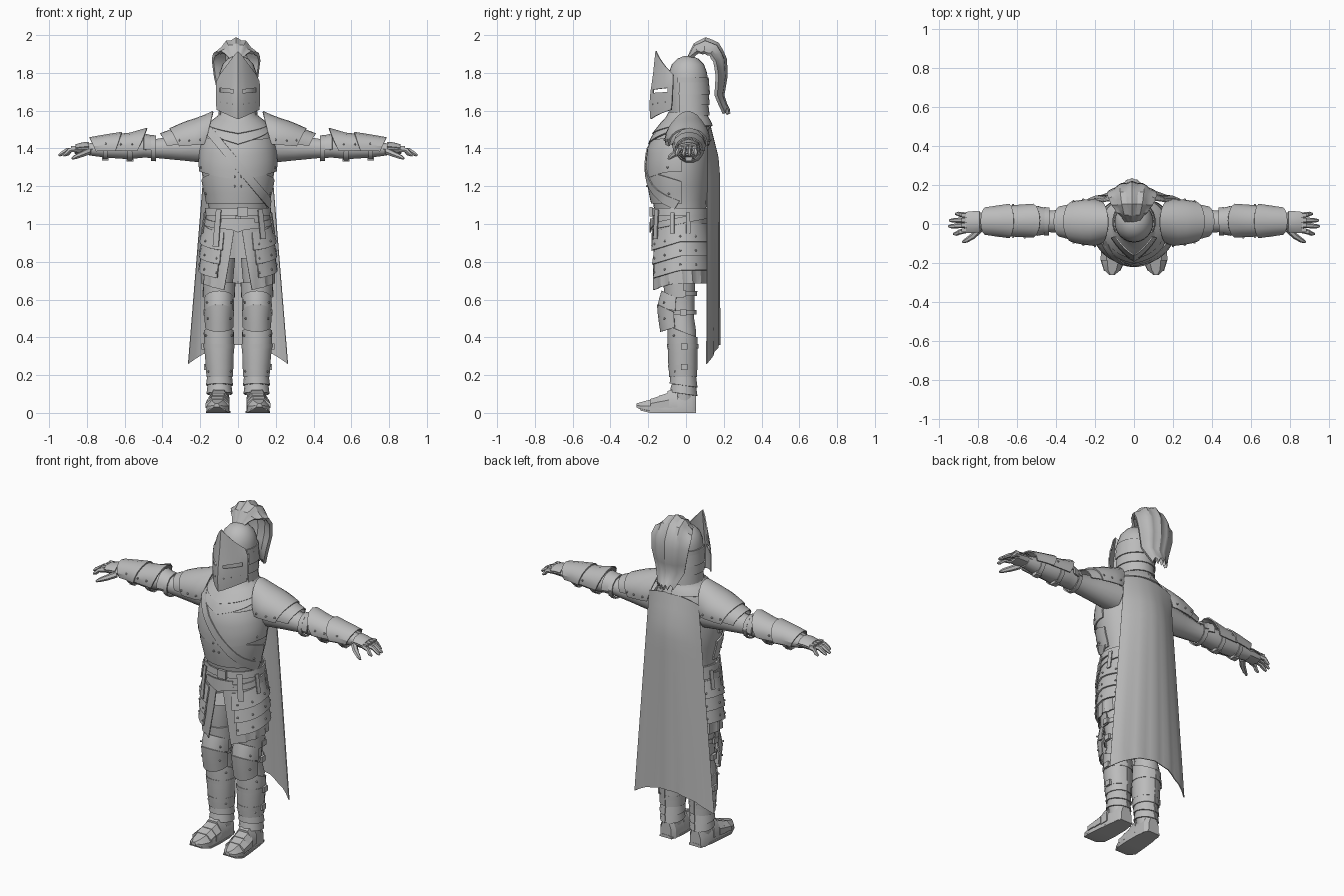
import bpy, bmesh
from math import sin, cos, pi, radians, asin, atan2
from mathutils import Vector, Matrix

if "Cube" in bpy.data.objects:
    bpy.data.objects.remove(bpy.data.objects["Cube"])

steel = bpy.data.materials.new("grey_steel")
steel.diffuse_color = (0.5, 0.5, 0.5, 1)
steel.use_nodes = True
steel.node_tree.nodes["Principled BSDF"].inputs["Base Color"].default_value = steel.diffuse_color


def finish(name, bm, mirror=False, t=0):
    me = bpy.data.meshes.new(name)
    bm.to_mesh(me)
    bm.free()
    me.materials.append(steel)
    ob = bpy.data.objects.new(name, me)
    bpy.context.collection.objects.link(ob)
    if t:
        s = ob.modifiers.new("thickness", 'SOLIDIFY')
        s.thickness, s.offset = t, 1
    if mirror:
        ob.modifiers.new("mirror", 'MIRROR').use_mirror_merge = False
    return ob


def loft(name, rings, mirror=False):
    """Closed solid through equal-sized rings."""
    bm = bmesh.new()
    vs = [[bm.verts.new(p) for p in r] for r in rings]
    n = len(vs[0])
    for a, b in zip(vs, vs[1:]):
        for i in range(n):
            bm.faces.new((a[i], a[(i + 1) % n], b[(i + 1) % n], b[i]))
    bm.faces.new(vs[0][::-1])
    bm.faces.new(vs[-1])
    bmesh.ops.recalc_face_normals(bm, faces=bm.faces)
    return finish(name, bm, mirror)


def shell(name, f, nu, nv, t=0.01, mirror=False, skip=()):
    """Thickened sheet from f(u, v); skip leaves out grid cells."""
    bm = bmesh.new()
    g = [[bm.verts.new(f(i / nu, j / nv)) for j in range(nv + 1)] for i in range(nu + 1)]
    for i in range(nu):
        for j in range(nv):
            if (i, j) not in skip:
                bm.faces.new((g[i][j], g[i + 1][j], g[i + 1][j + 1], g[i][j + 1]))
    return finish(name, bm, mirror, t)


def lerp_rows(rows, z):
    z = min(max(z, rows[0][0]), rows[-1][0])
    for p, q in zip(rows, rows[1:]):
        if z <= q[0]:
            k = (z - p[0]) / (q[0] - p[0])
            return [a + (b - a) * k for a, b in zip(p, q)]


def wrap(prof, z, a, off=0, arm=False):
    """Point on a profile of rows (z, cx, rx, y_front, y_back); angle 0 faces front."""
    _, cx, rx, yf, yb = lerp_rows(prof, z)
    x = cx + (rx + off) * sin(a)
    y = (yf + yb) / 2 - ((yb - yf) / 2 + off) * cos(a)
    return Vector((z, y, -x)) if arm else Vector((x, y, z))


def body(name, prof, n=16, mirror=False, arm=False):
    loft(name, [[wrap(prof, r[0], 2 * pi * i / n, 0, arm) for i in range(n)] for r in prof], mirror)


def plate(name, prof, a0, a1, lo, hi, off=.004, flare=0, nu=12, nv=3, t=.008, mirror=False, arm=False):
    """Armour plate on a profile; lo and hi are numbers or functions of angle."""
    def f(u, v):
        a = radians(a0 + (a1 - a0) * u)
        l = lo(a) if callable(lo) else lo
        h = hi(a) if callable(hi) else hi
        return wrap(prof, l + (h - l) * v, a, off + flare * (1 - v), arm)
    shell(name, f, nu, nv, t, mirror)


def bar(name, pts, radii, n=6, mirror=False):
    rings = []
    for i, p in enumerate(pts):
        d = Vector(pts[min(i + 1, len(pts) - 1)]) - Vector(pts[max(i - 1, 0)])
        q = d.to_track_quat('Z', 'Y')
        rings.append([Vector(p) + q @ Vector((radii[i] * cos(2 * pi * k / n), radii[i] * sin(2 * pi * k / n), 0)) for k in range(n)])
    loft(name, rings, mirror)


def box(name, c, s, rz=0, mirror=False):
    bm = bmesh.new()
    bmesh.ops.create_cube(bm, size=1, matrix=Matrix.Translation(c) @ Matrix.Rotation(rz, 4, 'Z') @ Matrix.Diagonal((*s, 1)))
    finish(name, bm, mirror)


def rivets(name, pts, r=.006):
    bm = bmesh.new()
    for p in pts:
        bmesh.ops.create_uvsphere(bm, u_segments=6, v_segments=4, radius=r, matrix=Matrix.Translation(p))
    finish(name, bm, True)


# Torso and chest armour
TORSO = [(1.06, 0, .155, -.165, .105), (1.13, 0, .16, -.178, .11), (1.2, 0, .18, -.195, .12), (1.31, 0, .198, -.203, .13),
         (1.4, 0, .195, -.195, .135), (1.47, 0, .18, -.165, .13), (1.53, 0, .14, -.12, .12), (1.57, 0, .09, -.085, .10), (1.62, 0, .075, -.07, .085)]
body("torso", TORSO, 28)
plate("belly_plate", TORSO, -95, 95, 1.11, lambda a: 1.23 + .05 * cos(a), .001, .002, 20)
plate("breastplate", TORSO, -95, 95, lambda a: 1.28 - .04 * cos(a) ** 2, lambda a: 1.47 - .03 * cos(a), .001, .004, 20, 5)
plate("gorget_lower", TORSO, -100, 100, lambda a: 1.42 + .06 * abs(a), lambda a: 1.5 + .02 * abs(a), .004, .004, 20)
plate("gorget_upper", TORSO, -180, 180, lambda a: 1.475 + .035 * min(abs(a), 1.2), 1.59, .006, .006, 28, 4)


def strap_point(u, v):
    x, z = -.15 + .325 * u + .02 * (v - .5), 1.49 - .39 * u + .045 * (v - .5)
    rx = lerp_rows(TORSO, z)[2] + .012
    return wrap(TORSO, z, asin(max(-1, min(1, x / rx))), .012)


shell("chest_strap", strap_point, 14, 1, .006)
rivets("chest_rivets", [wrap(TORSO, z, radians(a), .012) for z, a in ((1.25, 5), (1.2, 5), (1.3, 70), (1.16, 70))])

# Skirt, belts and layered hip plates
SKIRT = [(.64, 0, .187, -.175, .12), (.75, 0, .185, -.175, .115), (.9, 0, .18, -.172, .112), (1.02, 0, .165, -.17, .108), (1.1, 0, .156, -.166, .105)]


def skirt_point(u, v):
    s = radians(3 + 19 * (1 - v))
    a = s + (2 * pi - 2 * s) * u
    z = .685 - .04 * max(0, cos(a)) ** 2 + v * .4
    return wrap(SKIRT, z, a, .006 * cos(16 * a) * (1 - v))


shell("skirt_cloth", skirt_point, 48, 4, .006)
for k, z in enumerate((.905, .83, .755)):
    lo = lambda a, z=z: z - .05 * max(0, cos(a))
    plate("hip_plate_%d" % (k + 1), SKIRT, 24 + 4 * k, 180, lo, lambda a, lo=lo: lo(a) + .095, .004, .014, 12, 1, .008, True)
    rivets("hip_rivets_%d" % (k + 1), [wrap(SKIRT, lo(radians(a)) + .03, radians(a), .022) for a in (34, 60, 90, 120)])
plate("waist_belt", SKIRT, -180, 180, 1.045, 1.085, .008, 0, 28, 1)
plate("hip_belt", SKIRT, -180, 180, lambda a: 1.0 - .03 * cos(a), lambda a: 1.035 - .03 * cos(a), .008, 0, 28, 1)
plate("front_tasset", SKIRT, -28, 28, lambda a: .955 + .08 * abs(a), 1.03, .014, 0, 6, 1)
box("belt_buckle", (.025, -.186, 1.065), (.055, .016, .05))
for s, a, z in ((-1, -34, .88), (1, 40, .92)):
    plate("hanging_strap", SKIRT, a - 5, a + 5, z, 1.075, .022, .006, 2, 3, .006)
for a in (75, 105):
    plate("side_strap", SKIRT, a - 4, a + 4, .95, 1.06, .018, .003, 1, 2, .006, True)

# Cape
def cape_point(u, v):
    s, top = 2 * u - 1, min(1, 6 * (1 - v))
    z = (.36 - .1 * s * s) + v * (1.16 + .07 * s * s)
    return ((.265 - .1 * v) * s, .115 + .063 * (1 - s * s) * (.25 + .75 * top) + .004 * cos(5 * pi * s) * (1 - v), z)


shell("cape", cape_point, 16, 14, .005)

# Helmet
HELM = [(1.56, 0, .088, -.085, .11), (1.62, 0, .092, -.09, .11), (1.74, 0, .1, -.095, .115), (1.8, 0, .098, -.092, .112),
        (1.845, 0, .082, -.075, .095), (1.875, 0, .055, -.045, .065), (1.89, 0, .02, -.01, .03)]
body("helmet", HELM, 24)
for k, z in enumerate((1.575, 1.63, 1.685)):
    plate("neck_lame_%d" % (k + 1), HELM, 65, 295, z, z + .065, .001, .008, 14, 1, .006)
plate("brow_band", HELM, 60, 300, 1.75, 1.775, .001, 0, 14, 1, .006)
# rows: height at ridge, height at side, depth at ridge, depth at side, half width
VISOR = [(1.555, 1.605, -.182, -.075, .108), (1.63, 1.65, -.187, -.07, .112), (1.692, 1.70, -.182, -.068, .112),
         (1.708, 1.722, -.18, -.067, .112), (1.79, 1.755, -.168, -.065, .108), (1.915, 1.79, -.155, -.065, .09)]


def visor_point(u, v):
    s = 2 * u - 1
    zc, zs, yc, ys, w = VISOR[round(v * 5)]
    k = abs(s)
    return (w * s, yc + (ys - yc) * (.55 * k + .45 * k * k), zc + (zs - zc) * k)


shell("visor", visor_point, 12, 5, .007, skip={(i, 2) for i in (1, 2, 3, 4, 7, 8, 9, 10)})
rivets("visor_rivets", [Vector(visor_point(u, .2)) + Vector((0, -.006, 0)) for u in (.62, .75, .9)], .005)

# Plume
PLUME = [(0, .0, 1.87, .03), (.14, .04, 1.955, .08), (.28, .10, 1.99, .105), (.42, .17, 1.965, .12), (.55, .215, 1.89, .13),
         (.7, .222, 1.79, .12), (.86, .203, 1.68, .095), (1, .235, 1.585, .05)]


def plume_point(u, v):
    s = 2 * u - 1
    _, y, z, w = lerp_rows(PLUME, 1 - v * (1 - .0))
    d = Vector((0, .09 - y, min(1.85, z) - z)).normalized()
    depth = (.075 * s * s + .012 * (1 - cos(4 * pi * s)) / 2) * min(1, 4 * (1 - v)) * min(1, .35 + v)
    jag = .03 * (1 - v) ** 0 * (1 if v == 0 else 0) * abs(sin(2 * pi * s))
    return Vector((w * s - .01, y, z + jag)) + d * depth


shell("plume", plume_point, 16, 14, .018)

# Arms: profile rows run along x with the centre height negated
ARM = [(.16, -1.41, .09, -.065, .1), (.3, -1.405, .07, -.052, .082), (.43, -1.4, .052, -.042, .068), (.5, -1.405, .055, -.042, .075),
       (.58, -1.4, .058, -.045, .075), (.7, -1.398, .048, -.035, .065), (.79, -1.395, .032, -.025, .055)]
PAULDRON = [(.12, -1.46, .135, -.075, .095), (.2, -1.45, .11, -.105, .12), (.28, -1.44, .095, -.095, .115), (.37, -1.425, .07, -.07, .095), (.42, -1.42, .06, -.06, .085)]
VAMB = [(.48, -1.415, .088, -.065, .1), (.56, -1.41, .068, -.062, .095), (.68, -1.41, .055, -.055, .085), (.8, -1.4, .05, -.045, .075)]
body("arm", ARM, 14, True, True)
plate("pauldron", PAULDRON, -195, 15, lambda a: .13 + .04 * (1 + sin(a)), lambda a: .32 - .04 * sin(a), 0, 0, 14, 5, .008, True, True)
plate("shoulder_lame", PAULDRON, -190, 10, .27, lambda a: .38 - .03 * sin(a), -.008, 0, 12, 2, .006, True, True)
plate("elbow_band", ARM, -180, 180, .435, .46, .008, 0, 12, 1, .008, True, True)
plate("elbow_guard", ARM, -190, 10, lambda a: .45 + .015 * sin(a), lambda a: .5, .012, -.008, 8, 2, .008, True, True)
plate("forearm_guard", VAMB, -200, 20, lambda a: .52 + .04 * sin(a), .66, 0, 0, 8, 2, .007, True, True)
plate("wrist_guard", VAMB, -200, 20, lambda a: .64 + .025 * sin(a), lambda a: .76 - .025 * sin(a), .001, .008, 8, 2, .007, True, True)
for x in (.56, .69):
    plate("forearm_strap", ARM, -180, 180, x, x + .025, .006, 0, 12, 1, .005, True, True)
    box("forearm_buckle", (x + .012, .015, 1.34 if x < .6 else 1.345), (.035, .035, .02), 0, True)
rivets("arm_rivets", [wrap(PAULDRON, x, radians(a), .009, True) for x, a in ((.2, 2), (.26, 0), (.31, -5), (.26, 180), (.31, 185), (.2, 178))]
       + [wrap(VAMB, x, radians(a), .009, True) for x, a in ((.56, -10), (.62, -10), (.7, -15), (.62, 190))])

# Hands
HAND = [(.77, -1.395, .026, -.028, .058), (.81, -1.398, .028, -.04, .06), (.865, -1.392, .02, -.042, .058)]
body("palm", HAND, 8, True, True)
plate("hand_plate", HAND, -165, -15, .79, .86, .002, .004, 4, 2, .006, True, True)
for k, (y, y2, tip) in enumerate(((-.032, -.05, .925), (-.006, -.012, .95), (.02, .018, .945), (.045, .052, .915))):
    m = (.86 + tip) / 2
    bar("finger_%d" % (k + 1), [(.855, y, 1.395), (m, (y + y2) / 2, 1.39), (tip - .015, y2, 1.372), (tip, y2, 1.362)], [.014, .013, .011, .006], 6, True)
    box("knuckle_%d" % (k + 1), (.872, y, 1.407), (.025, .02, .014), 0, True)
bar("thumb", [(.79, -.025, 1.385), (.825, -.062, 1.37), (.86, -.085, 1.355), (.878, -.092, 1.345)], [.018, .016, .012, .006], 6, True)

# Legs
LEG = [(.05, .098, .05, -.07, .045), (.15, .098, .056, -.07, .045), (.22, .097, .06, -.08, .047), (.34, .1, .07, -.086, .052), (.43, .102, .073, -.09, .054),
       (.5, .1, .058, -.085, .043), (.6, .1, .064, -.095, .045), (.72, .1, .078, -.11, .05), (.82, .098, .085, -.11, .06)]
KNEE = [(.42, .1, .068, -.128, .03), (.5, .1, .07, -.14, .03), (.57, .1, .076, -.148, .035), (.68, .1, .076, -.12, .04)]
body("leg", LEG, 14, True)
plate("greave", LEG, -180, 180, .19, lambda a: .43 + .03 * cos(a), .003, .004, 14, 4, .006, True)
plate("knee_guard", KNEE, -85, 85, lambda a: .455 - .025 * cos(a), lambda a: .53 + .045 * cos(a), 0, 0, 8, 3, .007, True)
plate("thigh_guard", KNEE, -90, 90, lambda a: .54 + .02 * cos(a), lambda a: .61 + .035 * cos(a), -.006, .004, 8, 2, .007, True)
plate("upper_thigh_guard", LEG, -100, 100, .61, .69, .006, .006, 8, 2, .007, True)
for k, z in enumerate((.1, .145)):
    plate("ankle_cuff_%d" % (k + 1), LEG, -180, 180, lambda a, z=z: z + .01 * cos(a), z + .05, .001, .009, 12, 1, .006, True)
for z in (.23, .34, .52, .62):
    plate("leg_strap", LEG, -180, 180, z, z + .025, .008, 0, 14, 1, .005, True)
    p = wrap(LEG, z + .012, radians(95), .014)
    box("leg_buckle", p, (.016, .035, .032), 0, True)
rivets("leg_rivets", [wrap(KNEE, z, radians(a), .008) for z in (.5, .585) for a in (-50, 50)]
       + [wrap(LEG, z, radians(a), .011) for z in (.22, .41) for a in (-55, 55)])

# Boots: rows of depth, centre, half width, top, bottom
def foot(name, rows):
    loft(name, [[(c - w, y, b), (c + w, y, b), (c + w, y, b + .5 * (t - b)), (c + .5 * w, y, t), (c - .5 * w, y, t), (c - w, y, b + .5 * (t - b))]
                for y, c, w, t, b in rows], True)


foot("boot", [(.052, .097, .035, .1, .005), (.03, .097, .05, .12, 0), (-.06, .098, .054, .125, .008), (-.12, .102, .058, .092, .006),
              (-.19, .108, .058, .07, .002), (-.235, .112, .042, .058, .014), (-.262, .113, .014, .05, .03)])
foot("sole", [(.054, .097, .04, .018, 0), (-.02, .097, .056, .018, 0), (-.12, .102, .062, .018, 0), (-.19, .108, .062, .018, 0), (-.24, .112, .042, .03, .012)])
for k, (y, t, w) in enumerate(((-.075, .128, .058), (-.12, .103, .062), (-.165, .086, .062))):
    foot("toe_lame_%d" % (k + 1), [(y + .03, .1 + .004 * k, w - .002, t + .004, .03), (y - .022, .102 + .004 * k, w, t - .012, .025)])

# Bake modifiers, then shade smooth while keeping creases
dg = bpy.context.evaluated_depsgraph_get()
dg.update()
for ob in list(bpy.context.scene.objects):
    me = bpy.data.meshes.new_from_object(ob.evaluated_get(dg))
    ob.modifiers.clear()
    ob.data = me
    ob.select_set(True)
    bpy.context.view_layer.objects.active = ob
bpy.ops.object.shade_smooth_by_angle(angle=radians(32))
